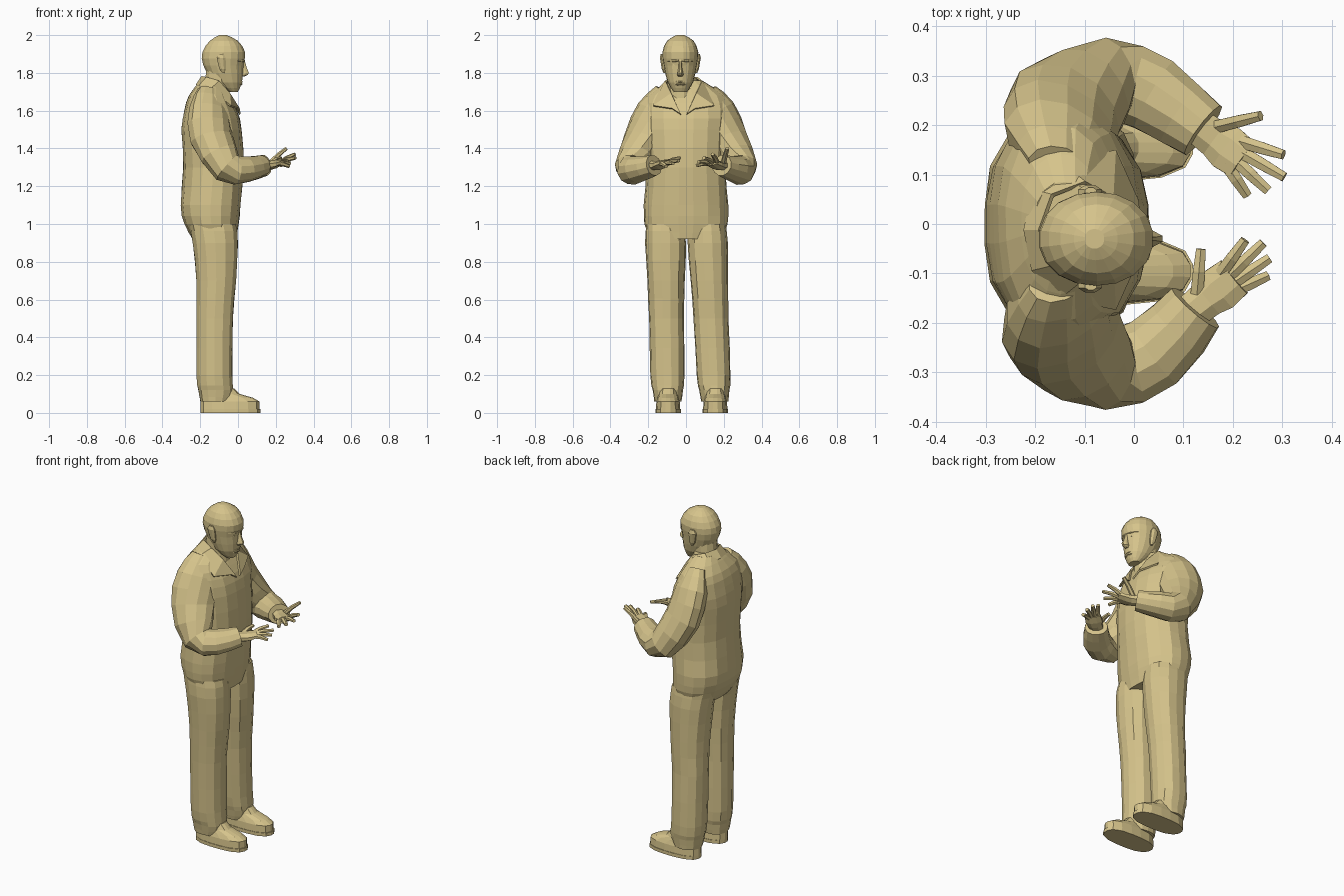
import bpy, bmesh, math, random
from mathutils import Vector

random.seed(4)
cube = bpy.data.objects.get("Cube")
if cube:
    bpy.data.objects.remove(cube)

SAND = (0.67, 0.55, 0.26, 1)
sand = bpy.data.materials.new("warm_sand")
sand.use_nodes = True
sand.diffuse_color = SAND
sand.node_tree.nodes["Principled BSDF"].inputs["Base Color"].default_value = SAND


def finish(name, bm):
    bmesh.ops.recalc_face_normals(bm, faces=bm.faces)
    mesh = bpy.data.meshes.new(name)
    bm.to_mesh(mesh)
    bm.free()
    mesh.materials.append(sand)
    part = bpy.data.objects.new(name, mesh)
    bpy.context.collection.objects.link(part)
    return part


def refine(keys):
    """Insert a smoothly curved midpoint between neighbouring key rows."""
    rows = []
    for i in range(len(keys) - 1):
        before, after = keys[max(i - 1, 0)], keys[min(i + 2, len(keys) - 1)]
        middle = [(9 * (b + c) - a - d) / 16
                  for a, b, c, d in zip(before, keys[i], keys[i + 1], after)]
        rows += [keys[i], middle]
    return rows + [keys[-1]]


def skin(name, rings):
    """Bridge rings of points and cap both ends."""
    bm = bmesh.new()
    loops = [[bm.verts.new(point) for point in ring] for ring in rings]
    count = len(loops[0])
    for lower, upper in zip(loops, loops[1:]):
        for i in range(count):
            j = (i + 1) % count
            bm.faces.new((lower[i], lower[j], upper[j], upper[i]))
    bm.faces.new(loops[0])
    bm.faces.new(loops[-1])
    return finish(name, bm)


def stack(name, rows, middle=lambda z: 0, sides=16, power=2.4, wrinkle=0):
    """Upright form; rows hold height, back, front and half width."""
    rings = []
    for z, back, front, half in rows:
        ring = []
        for i in range(sides):
            angle = math.tau * (i + 0.5) / sides
            c, s = math.cos(angle), math.sin(angle)
            reach = (abs(c) ** power + abs(s) ** power) ** (-1 / power)
            reach *= 1 + random.uniform(-wrinkle, wrinkle)
            ring.append(((back + front) / 2 + (front - back) / 2 * c * reach,
                         middle(z) + half * s * reach, z))
        rings.append(ring)
    return skin(name, rings)


def tube(name, path, side, sides=6, wrinkle=0):
    """Limb along a path; rows hold x, y, z, sideways radius, upright radius."""
    points = [Vector(row[:3]) for row in path]
    rings = []
    for i, row in enumerate(path):
        along = points[min(i + 1, len(points) - 1)] - points[max(i - 1, 0)]
        along.normalize()
        across = Vector(side)
        across = (across - along * across.dot(along)).normalized()
        upright = along.cross(across)
        ring = []
        for k in range(sides):
            a = math.tau * (k + 0.5) / sides
            reach = 1 + random.uniform(-wrinkle, wrinkle)
            ring.append(points[i] + across * row[3] * math.cos(a) * reach
                        + upright * row[4] * math.sin(a) * reach)
        rings.append(ring)
    return skin(name, rings)


# Jacket with hips
jacket = [(.92, -.24, -.01, .19), (1, -.285, .003, .22), (1.1, -.305, .015, .222),
          (1.3, -.29, .03, .21), (1.5, -.3, .02, .22), (1.6, -.285, -.005, .225),
          (1.68, -.26, -.05, .2), (1.76, -.2, -.08, .085)]
stack("jacket", refine(jacket), sides=18, wrinkle=.012)

# Trouser legs lean outward by a different amount, each over its shoe
trouser = [(1, -.26, -.01, .1), (.9, -.24, 0, .107), (.7, -.22, -.01, .1),
           (.5, -.22, -.027, .092), (.2, -.22, -.03, .09), (.12, -.21, -.025, .08),
           (.06, -.2, -.04, .072)]
sole = [(0, -.2, .12, .068), (.02, -.2, .12, .068)]
shoe = [(.02, -.2, .115, .065), (.06, -.2, .115, .062), (.08, -.2, .08, .055),
        (.1, -.2, .01, .05), (.13, -.18, -.02, .045)]
for label, hip, lean in (("right", -.11, .015), ("left", .11, .045)):
    def stance(z):
        return hip + lean * (1 - z)

    def ankle(z):
        return stance(0)

    stack(label + "_trouser_leg", refine(trouser), stance, sides=14, wrinkle=.015)
    stack(label + "_shoe_sole", sole, ankle, power=2.7)
    stack(label + "_shoe", shoe, ankle, power=2.7)


def arm(label, mirror, wrist):
    """Bent sleeve from shoulder to cuff."""
    path = [(-.15, .11, 1.7, .05, .07), (-.155, .165, 1.6, .085, .115),
            (-.14, .23, 1.45, .092, .12), (-.055, .292, 1.3, .085, .088),
            (.04, .26, 1.29, .08, .07)]
    path = [(x, y * mirror, *rest) for x, y, *rest in path]
    path.append((*wrist, .062, .056))
    tube(label + "_sleeve", refine(path), (.5, .85 * mirror, 0), sides=12, wrinkle=.03)


def hand(label, wrist, first, step, height, drop, thumb_height):
    """Palm and digits fanned out from the wrist, angles in degrees."""
    def spot(degrees, distance, z):
        turn = math.radians(degrees)
        return (wrist[0] + distance * math.cos(turn),
                wrist[1] + distance * math.sin(turn), z)

    def digit(name, degrees, start, length, z):
        base, tip = Vector(spot(degrees, start, 1.32)), Vector(spot(degrees, length, z))
        knuckle = base.lerp(tip, .5) + Vector((0, 0, .005))
        turn = math.radians(degrees + 90)
        tube(label + name, [(*base, .015, .014), (*knuckle, .014, .012), (*tip, .011, .009)],
             (math.cos(turn), math.sin(turn), 0))

    heading = first + step * 1.5
    across = math.radians(heading + 90)
    tube(label + "_palm", [(*spot(heading, -.03, 1.31), .038, .028),
                           (*spot(heading, .03, 1.31), .042, .025),
                           (*spot(heading, .06, 1.315), .05, .022),
                           (*spot(heading, .1, 1.325), .046, .015)],
         (math.cos(across), math.sin(across), 0), sides=8)
    names = ("_index_finger", "_middle_finger", "_ring_finger", "_little_finger")
    for i, (name, length) in enumerate(zip(names, (.17, .19, .18, .16))):
        digit(name, first + step * i, .08, length, height - drop * i)
    digit("_thumb", first + 31, .03, .12, thumb_height)


left_wrist, right_wrist = (.14, .19, 1.31), (.125, -.17, 1.31)
arm("left", 1, left_wrist)
arm("right", -1, right_wrist)
hand("left", left_wrist, -17, -13, 1.37, .02, 1.4)
hand("right", right_wrist, 54, -10, 1.35, .015, 1.335)

# Neck and head sit slightly toward the right
HEAD_Y = -.03


def head_line(z):
    return HEAD_Y


stack("neck", [(1.64, -.19, -.04, .075), (1.72, -.18, -.045, .07), (1.82, -.17, -.03, .07)],
      head_line, sides=12, power=2)
skull = [(1.7, -.05, 0, .035), (1.75, -.13, .022, .067), (1.84, -.185, .03, .088),
         (1.91, -.19, .039, .095), (1.97, -.15, 0, .07), (2, -.1, -.06, .02)]
stack("head", refine(skull), head_line, sides=18, power=2.1)

# Face details
stack("nose", [(1.78, 0, .035, .012), (1.79, 0, .055, .018), (1.8, 0, .06, .016),
               (1.83, 0, .047, .01), (1.87, 0, .036, .009)], head_line, sides=8, power=2)


def ridge(name, x, start, end, z, sweep, radius, mirror):
    """Small raised fold that bends back around the face."""
    path = []
    for t in (0, .5, 1):
        size = radius * (1 if t == .5 else .7)
        path.append((x - sweep * t * t, HEAD_Y + mirror * (start + (end - start) * t),
                     z, size, size))
    tube(name, path, (1, 0, 0))


for label, mirror in (("right", -1), ("left", 1)):
    ridge(label + "_brow", .033, .01, .065, 1.865, .035, .008, mirror)
    ridge(label + "_eyelid", .022, .017, .053, 1.843, .02, .006, mirror)
    ridge(label + "_upper_lip", .021, 0, .03, 1.753, .014, .006, mirror)
    ridge(label + "_lower_lip", .02, 0, .028, 1.741, .014, .007, mirror)

    def ear_line(z):
        return HEAD_Y + mirror * (.09 + (z - 1.85) / 8)

    stack(label + "_ear", [(1.8, -.085, -.07, .006), (1.82, -.1, -.063, .013),
                           (1.88, -.115, -.063, .016), (1.9, -.1, -.075, .008)],
          ear_line, sides=8, power=2)

# Folded collar with pointed wings
fold = [(-.19, 0, 1.78), (-.165, .07, 1.775), (-.1, .095, 1.755), (-.045, .065, 1.69), (.01, .015, 1.58)]
edge = [(-.22, 0, 1.735), (-.205, .08, 1.73), (-.15, .135, 1.71), (-.04, .16, 1.625), (.005, .06, 1.61)]
bm = bmesh.new()
for mirror in (-1, 1):
    top, hem = ([bm.verts.new((x, y * mirror - .012, z)) for x, y, z in row]
                for row in (fold, edge))
    for i in range(len(top) - 1):
        bm.faces.new((top[i], top[i + 1], hem[i + 1], hem[i]))
bmesh.ops.remove_doubles(bm, verts=bm.verts, dist=.001)
collar = finish("collar", bm)
cloth = collar.modifiers.new("cloth", "SOLIDIFY")
cloth.thickness = .01
cloth.offset = 0
